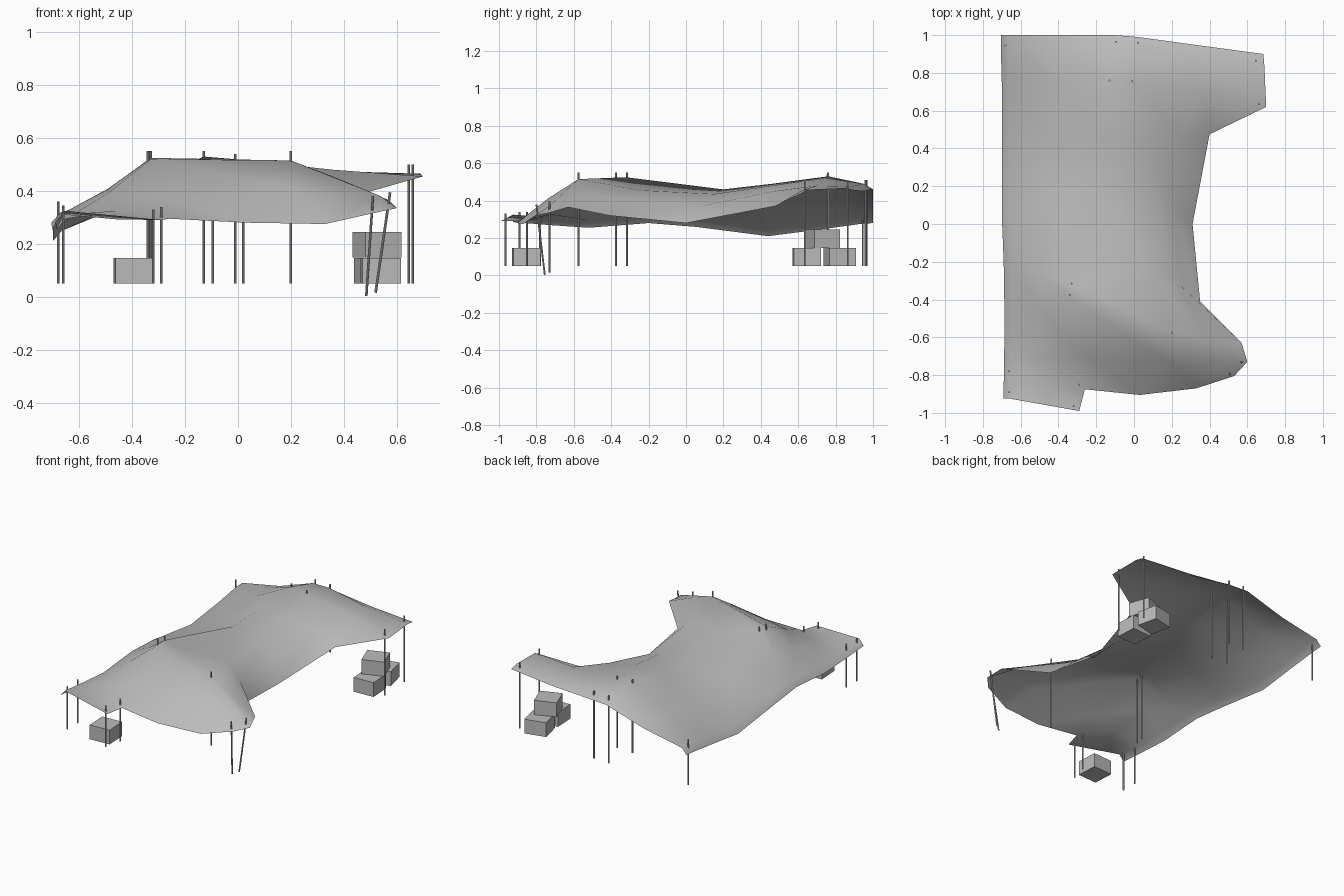
import bpy
import bmesh
import math
from mathutils import Vector, Matrix

cube = bpy.data.objects.get("Cube")
if cube:
    bpy.data.objects.remove(cube, do_unlink=True)


def make_material(name, value):
    mat = bpy.data.materials.new(name)
    mat.use_nodes = True
    colour = (value, value, value, 1)
    mat.diffuse_color = colour
    mat.node_tree.nodes["Principled BSDF"].inputs["Base Color"].default_value = colour
    return mat


GREY = make_material("plain grey", 0.5)


def add_object(name, bm, smooth=False):
    mesh = bpy.data.meshes.new(name)
    bm.to_mesh(mesh)
    bm.free()
    mesh.materials.append(GREY)
    for polygon in mesh.polygons:
        polygon.use_smooth = smooth
    obj = bpy.data.objects.new(name, mesh)
    bpy.context.collection.objects.link(obj)
    return obj


# Canopy sections, back to front: outer edge, left ridge, right ridge, slope, inner edge
SECTIONS = [
    [(-.705, 1, .28), (-.1, 1, .46), (.02, .99, .46), (.35, .945, .45), (.685, .9, .455)],
    [(-.705, .93, .275), (-.1, .95, .49), (.02, .95, .49), (.36, .88, .475), (.69, .84, .465)],
    [(-.7, .75, .25), (-.13, .76, .53), (-.01, .75, .52), (.36, .7, .48), (.7, .62, .455)],
    [(-.7, .44, .21), (-.15, .46, .49), (.06, .46, .48), (.25, .47, .45), (.4, .475, .37)],
    [(-.7, .05, .26), (-.18, .2, .46), (.09, .15, .435), (.22, .08, .37), (.31, 0, .28)],
    [(-.69, -.2, .28), (-.33, -.32, .525), (.1, -.24, .455), (.24, -.32, .4), (.35, -.41, .32)],
    [(-.685, -.52, .255), (-.33, -.4, .52), (.2, -.575, .515), (.37, -.61, .45), (.57, -.63, .365)],
    [(-.688, -.74, .27), (-.27, -.7, .37), (.2, -.74, .41), (.54, -.72, .38), (.6, -.73, .335)],
    [(-.69, -.86, .28), (-.26, -.875, .295), (.03, -.905, .28), (.33, -.87, .275), (.53, -.805, .32)],
]
FRONT_TAB = [(-.69, -.925, .285), (-.29, -.99, .29)]


def full_section(points, sag):
    """Add the hem fold and the sagging middle between the outer edge and the ridge."""
    edge, ridge, *rest = [Vector(p) for p in points]
    hem = edge + Vector((.035, 0, .04))
    middle = hem.lerp(ridge, .5) - Vector((0, 0, sag))
    return [edge, hem, middle, ridge] + rest


bm = bmesh.new()
rows = [[bm.verts.new(p) for p in full_section(s, .015)] for s in SECTIONS]
rows.append([bm.verts.new(p) for p in full_section(FRONT_TAB, 0)])
for back, front in zip(rows, rows[1:]):
    for i in range(min(len(back), len(front)) - 1):
        bm.faces.new((back[i], front[i], front[i + 1], back[i + 1]))
add_object("canopy", bm, smooth=True)


def add_pole(name, bottom, top, radius=.005):
    bottom, top = Vector(bottom), Vector(top)
    axis = top - bottom
    turn = axis.to_track_quat('Z', 'Y').to_matrix().to_4x4()
    bm = bmesh.new()
    bmesh.ops.create_cone(bm, cap_ends=True, segments=8, radius1=radius, radius2=radius,
                          depth=axis.length,
                          matrix=Matrix.Translation((bottom + top) / 2) @ turn)
    obj = add_object(name, bm, smooth=True)
    bpy.ops.object.select_all(action='DESELECT')
    obj.select_set(True)
    bpy.context.view_layer.objects.active = obj
    bpy.ops.object.shade_smooth_by_angle()


# Upright poles: x, y and top height
UPRIGHTS = {
    "back_corner": [(-.68, .945, .36)],
    "back_edge": [(-.095, .965, .51), (.02, .96, .51)],
    "back_peak": [(-.13, .76, .55), (-.01, .755, .54)],
    "side_awning": [(.645, .865, .5), (.66, .635, .5)],
    "front_peak": [(-.34, -.375, .55), (-.33, -.315, .55), (.2, -.575, .55)],
    "front_tab": [(-.66, -.78, .345), (-.66, -.89, .34), (-.29, -.85, .34), (-.32, -.965, .33)],
}
for group, spots in UPRIGHTS.items():
    for number, (x, y, top) in enumerate(spots, 1):
        add_pole(f"{group}_pole_{number}", (x, y, .05), (x, y, top))

# Leaning poles under the front flap
add_pole("leaning_pole_1", (.485, -.755, .003), (.51, -.8, .38))
add_pole("leaning_pole_2", (.52, -.73, .015), (.575, -.73, .395))


def add_crate(name, x, y, base, degrees, width=.145, height=.097):
    bm = bmesh.new()
    place = Matrix.Translation((x, y, base + height / 2))
    turn = Matrix.Rotation(math.radians(degrees), 4, 'Z')
    size = Matrix.Diagonal((width, width, height, 1))
    bmesh.ops.create_cube(bm, size=1, matrix=place @ turn @ size)
    add_object(name, bm)


# Crates: one at the front, a stack of three at the back
add_crate("front_crate", -.395, -.855, .05, 3)
add_crate("stack_crate_near", .54, .645, .05, 3)
add_crate("stack_crate_far", .525, .822, .05, 13)
add_crate("stack_crate_top", .525, .73, .148, 20)
